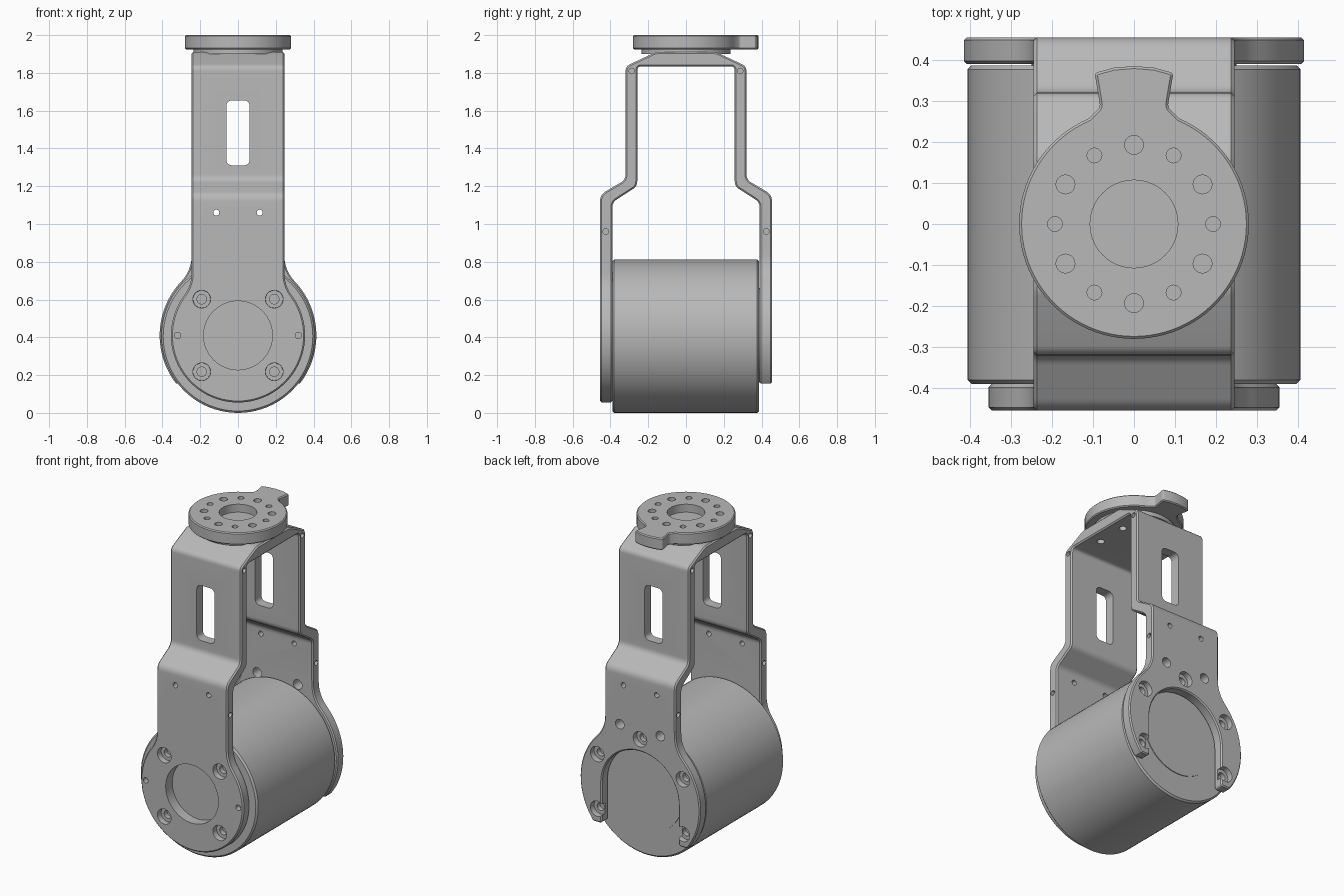
import bpy, bmesh
from math import sin, cos, pi, sqrt, atan2, asin, radians
from mathutils import Vector

if "Cube" in bpy.data.objects:
    bpy.data.objects.remove(bpy.data.objects["Cube"])

grey = bpy.data.materials.new("machined grey")
grey.use_nodes = True
COLOUR = (0.48, 0.48, 0.48, 1)
grey.diffuse_color = COLOUR
grey.node_tree.nodes["Principled BSDF"].inputs["Base Color"].default_value = COLOUR

AXLE = 0.41      # height of the motor axis
HALF = 0.245     # half width of the bracket
FACE = 0.455     # outer face of the legs
INNER = 0.39     # inner face of the legs
SEAM = 0.86      # height where legs meet the end plates


def place(axis, u, v, d):
    return {"x": (d, u, v), "y": (u, d, v), "z": (u, v, d)}[axis]


def rounded(points, steps=6):
    """Round each (u, v, radius) corner; corners without a radius stay sharp."""
    out = []
    for i, p in enumerate(points):
        c = Vector(p[:2])
        if len(p) < 3 or p[2] == 0:
            out.append(tuple(c))
            continue
        a = (Vector(points[i - 1][:2]) - c).normalized()
        b = (Vector(points[(i + 1) % len(points)][:2]) - c).normalized()
        half = a.angle(b) / 2
        reach = p[2] / (sin(half) / cos(half))
        for k in range(steps + 1):
            t = k / steps
            out.append(tuple(c + a * reach * (1 - t) ** 2 + b * reach * t ** 2))
    return out


def arc(r, start, end, n, cu=0, cv=0):
    return [(cu + r * cos(start + (end - start) * k / n),
             cv + r * sin(start + (end - start) * k / n)) for k in range(n + 1)]


def mirrored(half):
    """Close a right-hand outline with its mirror image."""
    return half + [(-p[0],) + tuple(p[1:]) for p in reversed(half) if abs(p[0]) > 1e-5]


def prism(bm, axis, outline, d0, d1):
    lo = [bm.verts.new(place(axis, u, v, d0)) for u, v in outline]
    hi = [bm.verts.new(place(axis, u, v, d1)) for u, v in outline]
    bm.faces.new(lo)
    bm.faces.new(hi[::-1])
    for i in range(len(lo)):
        j = (i + 1) % len(lo)
        bm.faces.new((lo[i], hi[i], hi[j], lo[j]))


def turned(bm, axis, u, v, stations, n=24):
    """Solid of revolution through (distance, radius) stations."""
    rings = [[bm.verts.new(place(axis, u + r * cos(2 * pi * k / n), v + r * sin(2 * pi * k / n), d))
              for k in range(n)] for d, r in stations]
    bm.faces.new(rings[0])
    bm.faces.new(rings[-1][::-1])
    for a, b in zip(rings, rings[1:]):
        for k in range(n):
            m = (k + 1) % n
            bm.faces.new((a[k], b[k], b[m], a[m]))


def to_object(name, bm):
    bmesh.ops.recalc_face_normals(bm, faces=bm.faces)
    mesh = bpy.data.meshes.new(name)
    bm.to_mesh(mesh)
    bm.free()
    obj = bpy.data.objects.new(name, mesh)
    bpy.context.collection.objects.link(obj)
    return obj


def chamfer(bm, size):
    """Chamfer the sharp edges, leaving the seam between leg and plate flush."""
    bmesh.ops.recalc_face_normals(bm, faces=bm.faces)
    edges = [e for e in bm.edges if e.calc_face_angle(0) > radians(50)
             and not all(abs(v.co.z - SEAM) < 1e-4 for v in e.verts)]
    bmesh.ops.bevel(bm, geom=edges, offset=size, segments=1, affect="EDGES", clamp_overlap=True)


def finish(name, bm, cutter=None):
    obj = to_object(name, bm)
    if cutter:
        tool = to_object(name + "_cutter", cutter)
        tool.hide_render = True
        mod = obj.modifiers.new("holes", "BOOLEAN")
        mod.operation, mod.solver, mod.object = "DIFFERENCE", "EXACT", tool
        bpy.context.view_layer.update()
        cut = bpy.data.meshes.new_from_object(obj.evaluated_get(bpy.context.evaluated_depsgraph_get()))
        obj.modifiers.clear()
        obj.data = cut
        bpy.data.objects.remove(tool)
    obj.data.materials.clear()
    obj.data.materials.append(grey)
    for face in obj.data.polygons:
        face.use_smooth = True
    obj.data.set_sharp_from_angle(angle=radians(30))
    return obj


# Motor body
bm = bmesh.new()
R = 0.406
turned(bm, "y", 0, R, [(-INNER, R - 0.01), (-INNER + 0.01, R), (0.377, R), (0.387, R - 0.01)], 80)
finish("motor_body", bm)

# Motor output face seen in the open rear plate
bm = bmesh.new()
turned(bm, "y", 0, AXLE, [(0.38, 0.25), (0.392, 0.25)], 64)
finish("motor_output_face", bm)

# Bent bracket: both legs and the bridge as one folded strip
outer = [(FACE, SEAM), (FACE, 1.155, 0.06), (0.32, 1.235, 0.05), (0.32, 1.835, 0.04), (0.16, 1.91, 0.08)]
inner = [(INNER, SEAM), (INNER, 1.115, 0.05), (0.258, 1.2, 0.05), (0.258, 1.835, 0.025)]
left = [(-p[0],) + tuple(p[1:]) for p in outer]
left_in = [(-p[0],) + tuple(p[1:]) for p in inner]
bm = bmesh.new()
prism(bm, "x", rounded(outer + left[::-1] + left_in + inner[::-1]), -HALF, HALF)
chamfer(bm, 0.008)
holes = bmesh.new()
window = [(s * 0.062, z, 0.035) for s, z in ((-1, 1.31), (1, 1.31), (1, 1.655), (-1, 1.655))]
prism(holes, "y", rounded(window), -0.5, 0.5)
for s in (-1, 1):
    turned(holes, "y", s * 0.115, 1.06, [(-0.5, 0.016), (0.5, 0.016)], 16)
    for t in (-1, 1):
        for y, z in ((0.425, 0.96), (0.287, 1.81)):
            turned(holes, "x", t * y, z, [(s * 0.2, 0.015), (s * 0.3, 0.015)], 16)
        turned(holes, "z", s * 0.165, t * 0.097, [(1.8, 0.022), (1.87, 0.022)], 16)
finish("folded_bracket", bm, holes)


def shoulder(r, fillet=0.2):
    """Right side of a plate: neck, blending fillet, and the angle where the disc starts."""
    cu, rise = HALF + fillet, sqrt((r + fillet) ** 2 - (HALF + fillet) ** 2)
    angle = atan2(rise, cu)
    return [(HALF, SEAM)] + arc(fillet, pi, pi + angle, 8, cu, AXLE + rise), angle


# Front plate: round end with a central opening and four counterbored screws
side, start = shoulder(0.355)
half = side[:-1] + arc(0.355, start, -pi / 2, 36, 0, AXLE)
bm = bmesh.new()
prism(bm, "y", mirrored(half), -FACE, -INNER)
chamfer(bm, 0.008)
SCREW = [(0.48, 0.052), (0.448, 0.046), (0.42, 0.046), (0.42, 0.025), (0.37, 0.025)]
holes = bmesh.new()
turned(holes, "y", 0, AXLE, [(-0.5, 0.182), (-0.35, 0.182)], 64)
for s in (-1, 1):
    turned(holes, "y", s * 0.32, AXLE, [(-0.5, 0.017), (-0.42, 0.017)], 16)
    for t in (-1, 1):
        turned(holes, "y", s * 0.192, AXLE + t * 0.192, [(-d, r) for d, r in SCREW])
finish("front_plate", bm, holes)

# Rear plate: horseshoe, open at the bottom
FOOT, SLOT = 0.155, 0.265
side, start = shoulder(0.415)
low = asin((FOOT - AXLE) / 0.415)
rim = arc(0.415, start, low + 0.06, 24, 0, AXLE)
foot = [(0.415 * cos(low), FOOT, 0.012), (SLOT, FOOT, 0.02)]
half = side[:-1] + rim + foot + arc(SLOT, 0, pi / 2, 20, 0, AXLE)
half = [p if abs(p[0]) > 1e-5 else (0.0, p[1]) for p in half]
mirror = [(-p[0],) + tuple(p[1:]) for p in half[-2::-1]]
bm = bmesh.new()
prism(bm, "y", rounded(half + mirror), INNER, FACE)
chamfer(bm, 0.007)
holes = bmesh.new()
for a in (-30, 30, 90, 150, 210):
    u, v = 0.342 * cos(radians(a)), 0.342 * sin(radians(a))
    turned(holes, "y", u, AXLE + v, SCREW)
for s in (-1, 1):
    turned(holes, "y", s * 0.14, 0.81, [(0.35, 0.03), (0.5, 0.03)])
finish("rear_plate", bm, holes)

# Spacer between the bridge and the output horn
bm = bmesh.new()
turned(bm, "z", 0, 0, [(1.9, 0.235), (1.93, 0.235)], 64)
finish("horn_spacer", bm)

# Output horn with a flared tab and a ring of holes
half = arc(0.28, -pi / 2, radians(67), 40)
half[0] = (0.0, -0.28)
half += [(0.082, 0.285, 0.02), (0.096, 0.368, 0.01), (0.05, 0.381), (0.0, 0.385)]
mirror = [(-p[0],) + tuple(p[1:]) for p in half[-2:0:-1]]
bm = bmesh.new()
prism(bm, "z", rounded(half + mirror), 1.925, 2.0)
chamfer(bm, 0.006)
holes = bmesh.new()
turned(holes, "z", 0, 0, [(1.95, 0.107), (2.1, 0.107)], 48)
for k in range(12):
    a, r = k * pi / 6, (0.018, 0.023)[k % 2]
    turned(holes, "z", 0.193 * cos(a), 0.193 * sin(a), [(1.95, r), (2.1, r)], 20)
finish("output_horn", bm, holes)
